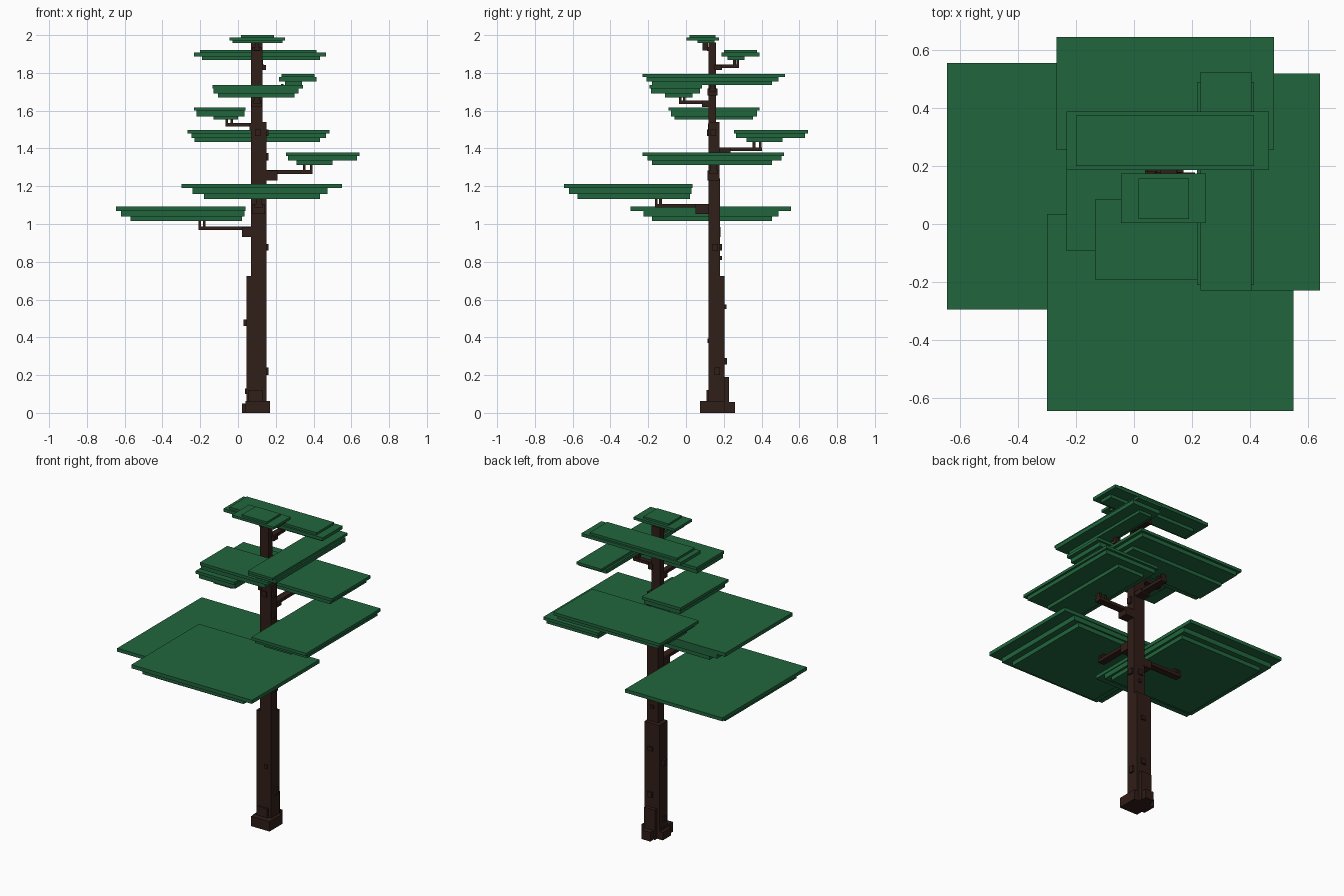
import bpy, bmesh


def material(name, rgb):
    m = bpy.data.materials.new(name)
    m.diffuse_color = (*rgb, 1)
    return m


BARK = material("bark", (0.03, 0.013, 0.009))
LEAF = material("foliage", (0.015, 0.13, 0.046))


def boxes(name, mat, specs):
    """One object from boxes given as (x0, x1, y0, y1, z0, z1)."""
    bm = bmesh.new()
    for x0, x1, y0, y1, z0, z1 in specs:
        for v in bmesh.ops.create_cube(bm, size=1)["verts"]:
            v.co = (x1 if v.co.x > 0 else x0, y1 if v.co.y > 0 else y0,
                    z1 if v.co.z > 0 else z0)
    me = bpy.data.meshes.new(name)
    bm.to_mesh(me)
    bm.free()
    me.materials.append(mat)
    ob = bpy.data.objects.new(name, me)
    bpy.context.collection.objects.link(ob)


def pad(n, heights, *layers):
    """Stacked flat foliage slabs, lowest first."""
    boxes(f"foliage_pad_{n}", LEAF,
          [(*l, heights[i], heights[i + 1]) for i, l in enumerate(layers)])


def branch(n, axis, root, stub, tip, mid, z, top, twigs, w=0.022, drop=0.035):
    """Thick stub, thin limb and twigs that carry a pad, along x or y."""
    def place(a, b, half, z0, z1):
        a, b = min(a, b), max(a, b)
        side = (mid - half, mid + half)
        return (a, b, *side, z0, z1) if axis == "x" else (*side, a, b, z0, z1)
    parts = [place(root, stub, w + 0.01, z - drop, z + 0.018),
             place(root, tip, w, z, z + 0.02)]
    parts += [place(t - 0.007, t + 0.007, w * 0.7, z + 0.015, top + 0.005) for t in twigs]
    boxes(f"branch_{n}", BARK, parts)


# Trunk tapering in steps
boxes("trunk", BARK, [
    (.045, .15, .12, .205, 0, .725),
    (.07, .15, .12, .18, .725, 1.24),
    (.07, .15, .12, .178, 1.24, 1.54),
    (.07, .13, .12, .16, 1.54, 1.96)])

# Root flare
boxes("root_flare", BARK, [
    (.04, .17, .075, .205, 0, .063),
    (.02, .13, .12, .205, 0, .05),
    (.07, .13, .2, .26, 0, .058),
    (.06, .135, .2, .228, 0, .19),
    (.055, .13, .108, .12, .06, .12)])

# Bark knots
boxes("bark_knots", BARK, [
    (.03, .045, .15, .18, .46, .495),
    (.036, .045, .14, .17, .10, .13),
    (.15, .162, .15, .18, .20, .24),
    (.15, .162, .14, .17, .86, .895),
    (.15, .162, .13, .16, 1.335, 1.375),
    (.15, .162, .13, .16, 1.465, 1.50),
    (.105, .125, .113, .12, .37, .395),
    (.09, .12, .205, .215, .55, .575),
    (.09, .12, .205, .217, .255, .29),
    (.09, .12, .18, .19, .86, .895),
    (.10, .12, .18, .19, .81, .83),
    (.09, .12, .11, .12, 1.465, 1.50)])

# Foliage pads, bottom to top
pad(1, (1.015, 1.04, 1.07, 1.092), (-.57, .02, -.18, .455),
    (-.62, .035, -.225, .49), (-.645, .04, -.295, .555))
pad(2, (1.133, 1.16, 1.19, 1.213), (-.18, .435, -.575, .02),
    (-.24, .475, -.62, .03), (-.30, .55, -.645, .035))
pad(3, (1.313, 1.335, 1.36, 1.378), (.31, .50, -.18, .455),
    (.265, .63, -.205, .505), (.255, .642, -.23, .52))
pad(4, (1.433, 1.455, 1.48, 1.498), (-.23, .435, .32, .51),
    (-.245, .465, .265, .63), (-.268, .484, .255, .645))
pad(5, (1.553, 1.57, 1.60, 1.618), (-.13, 0, -.06, .355),
    (-.22, .035, -.08, .375), (-.233, .04, -.093, .388))
pad(6, (1.67, 1.69, 1.717, 1.735), (-.105, .30, -.11, .035),
    (-.13, .32, -.185, .075), (-.135, .345, -.192, .085))
pad(7, (1.737, 1.755, 1.779, 1.794), (.25, .34, -.18, .455),
    (.217, .415, -.21, .49), (.23, .405, -.23, .525))
pad(8, (1.867, 1.888, 1.908, 1.922), (-.19, .435, .22, .31),
    (-.233, .466, .187, .388), (-.2, .415, .2, .375))
pad(9, (1.957, 1.972, 1.988, 2.0), (-.03, .235, .06, .15),
    (-.045, .248, .003, .175), (.015, .19, .018, .157))

# Branches, spiralling around the trunk
branch(1, "x", .08, .02, -.21, .15, .967, 1.015, (-.202, -.178))
branch(2, "y", .13, .05, -.165, .11, 1.087, 1.133, (-.157, -.135))
branch(3, "x", .14, .21, .395, .145, 1.265, 1.313, (.35, .387))
branch(4, "y", .15, .235, .402, .11, 1.386, 1.433, (.36, .394), drop=.01)
branch(5, "x", .08, .06, -.067, .145, 1.515, 1.553, (-.06, -.034), .018, .02)
branch(6, "y", .13, .085, -.036, .10, 1.635, 1.67, (-.03, -.01), .018, .015)
branch(7, "x", .12, .15, .265, .14, 1.70, 1.737, (.235, .256), .016, .02)
branch(8, "y", .15, .19, .28, .12, 1.825, 1.867, (.257, .274), .018, .01)
branch(9, "y", .13, .11, .088, .10, 1.918, 1.957, (.095, .11), .014, .003)
